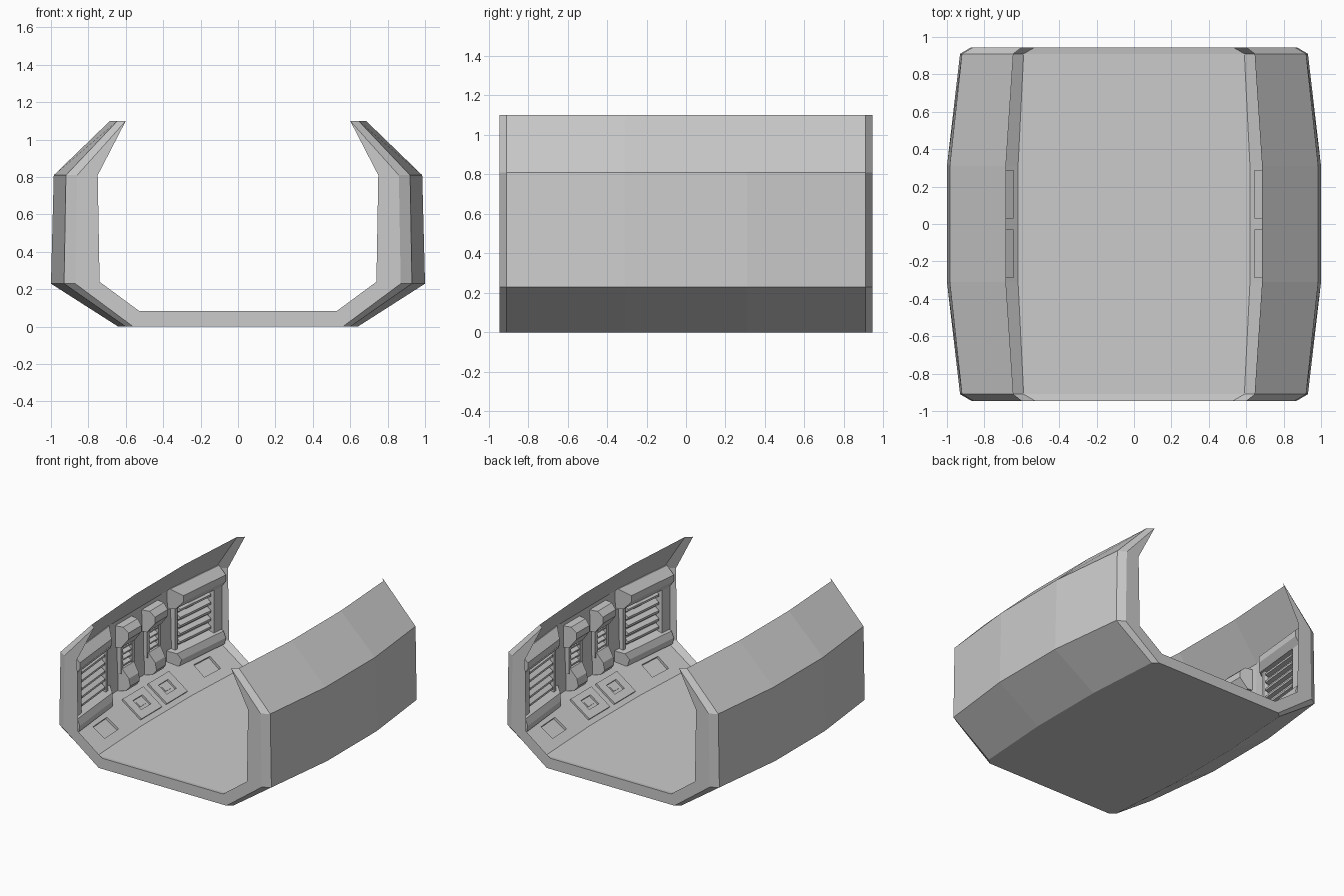
import bpy, bmesh, math
from mathutils import Matrix, Vector

if "Cube" in bpy.data.objects:
    bpy.data.objects.remove(bpy.data.objects["Cube"])


def make(name, verts, faces, mirror=True):
    """Mesh object from one quarter (+x, +y), mirrored to the other three."""
    me = bpy.data.meshes.new(name)
    bm = bmesh.new()
    vs = [bm.verts.new(v) for v in verts]
    for f in faces:
        bm.faces.new([vs[i] for i in f])
    bmesh.ops.recalc_face_normals(bm, faces=bm.faces)
    bm.to_mesh(me)
    bm.free()
    ob = bpy.data.objects.new(name, me)
    bpy.context.collection.objects.link(ob)
    if mirror:
        m = ob.modifiers.new("mirror", 'MIRROR')
        m.use_axis = (True, True, False)
    return ob


def loft(rings, cap0, cap1, closed):
    n = len(rings[0])
    verts = [v for r in rings for v in r]
    faces = []
    for k in range(len(rings) - 1):
        for i in range(n if closed else n - 1):
            j = (i + 1) % n
            faces.append((k * n + i, k * n + j, (k + 1) * n + j, (k + 1) * n + i))
    if cap0:
        faces.append(tuple(range(n)))
    if cap1:
        faces.append(tuple(range((len(rings) - 1) * n, len(rings) * n)))
    return verts, faces


# Hull: half cross-sections (outer bottom -> rim -> inner floor) along y
mid = [(0, 0), (.64, 0), (1.0, .23), (.985, .81), (.685, 1.1),
       (.89, .81), (.88, .262), (.62, .08), (0, .08)]
near_end = [(0, 0), (.60, 0), (.93, .23), (.92, .81), (.645, 1.1),
            (.83, .81), (.82, .24), (.59, .08), (0, .08)]
end = [(0, 0), (.56, 0), (.87, .23), (.86, .81), (.60, 1.1),
       (.75, .81), (.74, .24), (.53, .085), (0, .085)]
rings = [[(x, y, z) for x, z in prof]
         for y, prof in ((0, mid), (.31, mid), (.91, near_end), (.945, end))]
hull = make("hull_shell", *loft(rings, False, True, False))


def wall_x(y):
    return .888 - .1 * max(0, y - .31)


# Wall fittings: profile of (depth from wall, z) run along y with tapered ends
def wall_block(name, prof, y0, y1, t0=0.0, t1=0.0):
    dm = max(d for d, z in prof)
    rings = []
    for y, t in ((y0, t0), (y1, -t1)):
        ring = []
        for d, z in prof:
            yy = y + t * max(d, 0) / dm
            ring.append((wall_x(yy) - d, yy, z))
        rings.append(ring)
    return make(name, *loft(rings, True, True, True))


def slats(name, y0, y1, z0, z1, count, depth):
    h = (z1 - z0) / count
    for i in range(count):
        z = z0 + i * h
        wall_block(f"{name}_{i + 1}",
                   [(-.01, z), (depth, z + h * .15), (depth, z + h * .4), (-.01, z + h * .9)],
                   y0, y1)


# End bays: overhead hood, sill, side posts and louvres
wall_block("bay_hood", [(-.02, .83), (.02, .83), (.08, .77), (.08, .72), (.045, .67), (-.02, .67)],
           .36, .915, .09)
wall_block("bay_sill", [(-.02, .22), (.07, .22), (.08, .27), (.06, .32), (-.02, .36)],
           .33, .915, .10)
wall_block("bay_inner_post", [(-.02, .33), (.03, .33), (.03, .7), (-.02, .7)], .40, .47, .02, .02)
wall_block("bay_outer_post", [(-.02, .33), (.045, .33), (.045, .7), (-.02, .7)], .81, .915, .02)
slats("bay_louvre", .47, .81, .36, .68, 5, .035)

# Middle wall units: hood, foot, side rails and louvres
wall_block("unit_hood", [(-.02, .78), (.06, .78), (.10, .74), (.10, .69), (.04, .61), (-.02, .61)],
           .06, .27, .025, .025)
wall_block("unit_foot", [(-.02, .25), (.07, .27), (.10, .31), (.09, .37), (.04, .44), (-.02, .44)],
           .08, .25, .025, .025)
for k, y in enumerate((.08, .22)):
    wall_block(f"unit_rail_{k + 1}", [(-.02, .4), (.035, .4), (.035, .65), (-.02, .65)], y, y + .03)
slats("unit_louvre", .11, .22, .44, .62, 4, .03)


# Boxes lying on the sloping lower panel
def ramp_box(name, centre, size, yaw=0.0):
    rot = Matrix.Rotation(yaw, 4, 'Z') @ Matrix.Rotation(-math.atan2(.182, .26), 4, 'Y')
    mat = Matrix.Translation(centre) @ rot
    sx, sy, sz = (s / 2 for s in size)
    verts = [mat @ Vector((x * sx, y * sy, z * sz))
             for x in (-1, 1) for y in (-1, 1) for z in (-1, 1)]
    return make(name, verts, [(0, 1, 3, 2), (4, 6, 7, 5), (0, 4, 5, 1),
                              (2, 3, 7, 6), (0, 2, 6, 4), (1, 5, 7, 3)])


def cut(target, cutter):
    b = target.modifiers.new("recess", 'BOOLEAN')
    b.object = cutter
    b.operation = 'DIFFERENCE'
    b.solver = 'EXACT'
    cutter.hide_render = True
    cutter.hide_set(True)


def ramp_z(x, y):
    return .08 + .7 * (x - .62 + .05 * max(0, y - .31))


# Plain recesses near the ends
cx, cy = .715, .635
cut(hull, ramp_box("end_recess_cutter", (cx, cy, ramp_z(cx, cy)), (.12, .19, .04), .06))

# Framed plates in the middle with a small switch inside
cx, cy = .735, .16
cz = ramp_z(cx, cy)
plate = ramp_box("ramp_plate", (cx, cy, cz), (.20, .26, .03))
cut(plate, ramp_box("plate_recess_cutter", (cx, cy, cz + .01), (.09, .12, .03)))
ramp_box("plate_switch", (cx + .01, cy, cz), (.045, .07, .02))
